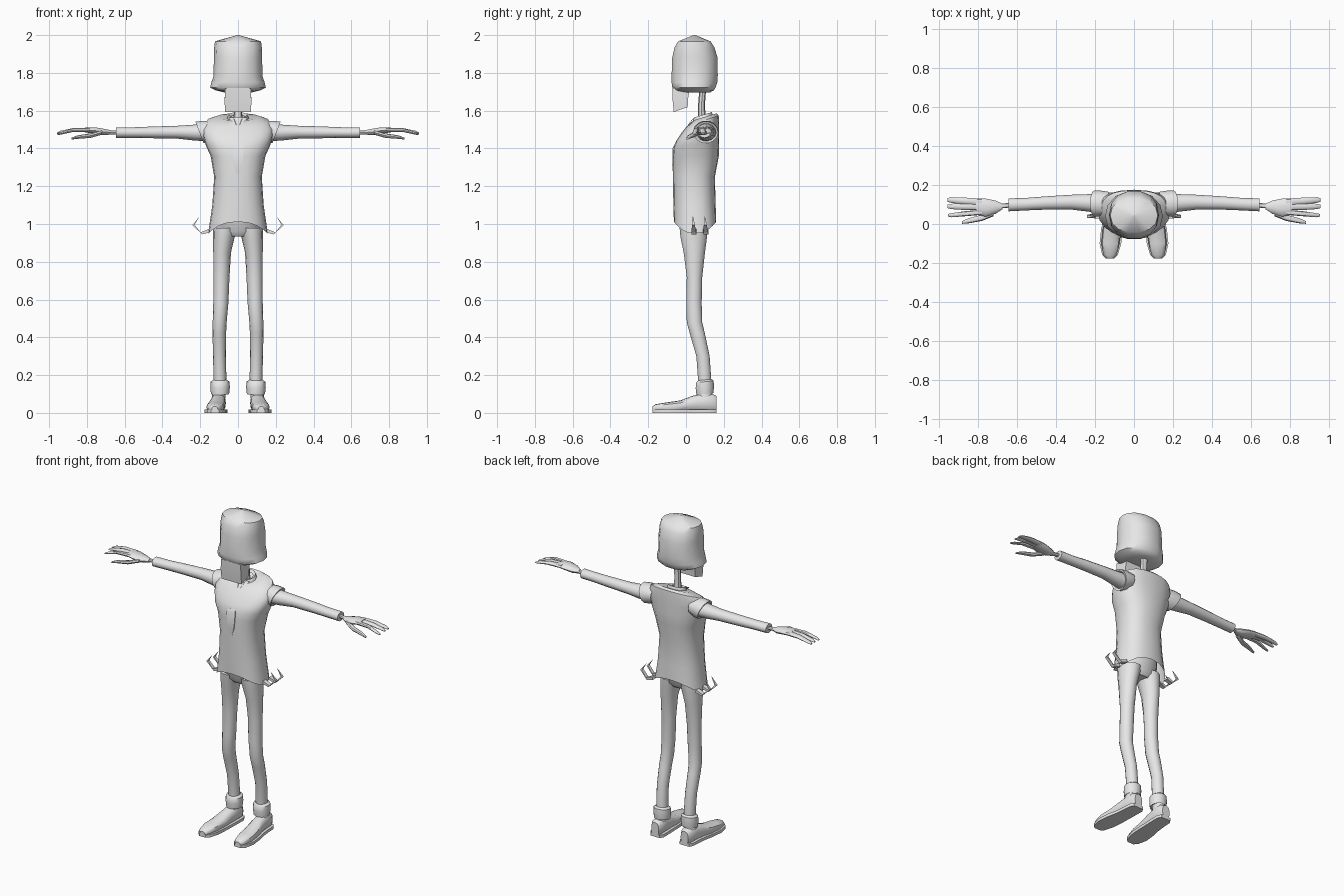
import bpy, bmesh, math
from mathutils import Vector

GREY = bpy.data.materials.new("plain_grey")
GREY.diffuse_color = (0.8, 0.8, 0.8, 1)


def loft(name, rings, n=12, e=1.0, caps=(True, True), mirror=False, angle=40, hem=None):
    """Skin superellipse rings, each given as (centre, u axis, v axis)."""
    bm = bmesh.new()
    loops = []
    for i, (c, u, v) in enumerate(rings):
        loop = []
        for k in range(n):
            a = math.tau * (k + 0.5 * (n == 4)) / n
            ca, sa = math.cos(a), math.sin(a)
            p = (Vector(c) + Vector(u) * math.copysign(abs(ca) ** e, ca)
                 + Vector(v) * math.copysign(abs(sa) ** e, sa))
            if hem and i == 0:
                p.z += hem(ca, sa)
            loop.append(bm.verts.new(p))
        loops.append(loop)
    for a, b in zip(loops, loops[1:]):
        for k in range(n):
            bm.faces.new((a[k], a[(k + 1) % n], b[(k + 1) % n], b[k]))
    if caps[0]:
        bm.faces.new(loops[0][::-1])
    if caps[1]:
        bm.faces.new(loops[-1])
    bmesh.ops.recalc_face_normals(bm, faces=bm.faces)
    me = bpy.data.meshes.new(name)
    bm.to_mesh(me)
    bm.free()
    me.materials.append(GREY)
    ob = bpy.data.objects.new(name, me)
    bpy.context.collection.objects.link(ob)
    bpy.ops.object.select_all(action='DESELECT')
    ob.select_set(True)
    bpy.context.view_layer.objects.active = ob
    bpy.ops.object.shade_smooth_by_angle(angle=math.radians(angle))
    if mirror:
        ob.modifiers.new("mirror", 'MIRROR')
    return ob


def flat(z, rx, cy, ry, tilt=0, cx=0):
    """Ring around the z axis, leaning back by tilt."""
    return (cx, cy, z), (rx, 0, 0), (0, ry, ry * tilt)


def side(x, cy, cz, ry, rz, lean=0):
    """Ring around the x axis."""
    return (x, cy, cz), (0, ry, 0), (lean, 0, rz)


# shirt body with a hem that dips at the sides
loft("shirt", [flat(*r) for r in (
    (1.0, .158, .048, .112), (1.1, .136, .045, .112), (1.25, .126, .042, .111),
    (1.36, .145, .052, .122), (1.42, .172, .055, .121, .1), (1.47, .185, .062, .113, .25),
    (1.51, .188, .075, .1, .3), (1.545, .165, .088, .085, .35),
    (1.567, .11, .1, .062, .3), (1.56, .045, .092, .04, .3))],
    n=20, e=.85, caps=(False, True), hem=lambda c, s: .012 - .062 * c * c)

# collar ring and its two front points
loft("collar", [flat(1.555, .06, .088, .055, .3), flat(1.578, .05, .09, .047, .3),
                flat(1.57, .035, .09, .032, .3)], n=12, caps=(False, False))
loft("collar_point", [((.035, .04, 1.56), (.018, 0, 0), (0, .006, .004)),
                      ((.012, .012, 1.525), (.004, 0, 0), (0, .004, .003))], n=4, mirror=True)

# narrow tie lying on the chest
loft("tie", [((0, -.056, 1.25), (.006, 0, 0), (0, .016, 0)),
             ((0, -.063, 1.31), (.032, 0, 0), (0, .014, 0)),
             ((0, -.063, 1.40), (.042, 0, 0), (0, .012, 0)),
             ((0, -.052, 1.42), (.03, 0, 0), (0, .012, 0))], n=4)

# short sleeves, arms and wrists
loft("sleeve", [side(.13, .105, 1.495, .06, .05), side(.17, .105, 1.49, .066, .058, .015),
                side(.204, .105, 1.485, .066, .058, .022),
                side(.2, .105, 1.485, .054, .046, .02)],
     n=14, caps=(False, False), mirror=True)
loft("arm", [side(*r) for r in (
    (.15, .105, 1.485, .053, .048), (.23, .108, 1.484, .045, .042),
    (.32, .112, 1.486, .038, .034), (.45, .108, 1.485, .034, .031),
    (.55, .102, 1.484, .032, .028), (.645, .098, 1.484, .033, .028))],
    n=12, mirror=True)
loft("wrist", [side(.64, .096, 1.485, .012, .011), side(.69, .092, 1.485, .012, .01)],
     n=8, mirror=True)

# hand: palm, three fingers and a thumb
loft("palm", [side(*r) for r in (
    (.675, .09, 1.485, .014, .012), (.71, .086, 1.487, .034, .018),
    (.76, .084, 1.495, .046, .018), (.81, .09, 1.498, .042, .013))],
    n=10, mirror=True)
for name, y0, y1, x1, z1, r in (("outer_finger", .112, .123, .958, 1.48, .018),
                                ("middle_finger", .088, .09, .958, 1.48, .017),
                                ("inner_finger", .06, .045, .955, 1.474, .013)):
    loft(name, [side(.78, y0, 1.498, r, .012), side(.87, (y0 + y1) / 2, 1.498, r, .01),
                side(x1 - .02, y1, z1 + .007, r * .8, .007), side(x1, y1, z1, r * .5, .004)],
         n=8, mirror=True)
loft("thumb", [side(.72, .06, 1.485, .02, .012), side(.78, .032, 1.468, .016, .012),
               side(.85, .016, 1.46, .013, .009), side(.882, .008, 1.452, .007, .005)],
     n=8, mirror=True)

# neck and head
loft("neck", [flat(1.54, .024, .084, .022), flat(1.63, .02, .082, .018),
              flat(1.73, .022, .09, .018)], n=8)
loft("head", [flat(*r) for r in (
    (1.697, .075, .045, .085), (1.708, .12, .042, .108), (1.722, .148, .042, .117),
    (1.75, .141, .045, .124), (1.785, .129, .046, .125), (1.88, .128, .047, .123),
    (1.935, .126, .045, .108), (1.967, .122, .044, .088), (2.0, .004, .045, .004))],
    n=14, e=.9)
loft("chin", [((0, -.028, 1.606), (.098, 0, 0), (0, .052, .018)),
              ((0, -.03, 1.66), (.1, 0, 0), (0, .058, .005)),
              ((0, -.026, 1.72), (.095, 0, 0), (0, .066, 0))], n=4)

# trousers: hips, legs and turned-up cuffs
loft("hips", [flat(.935, .075, .04, .05), flat(.96, .118, .04, .07),
              flat(1.06, .118, .042, .085)], n=16)
loft("leg", [flat(z, rx, cy, ry, 0, cx) for z, cx, rx, cy, ry in (
    (.98, .067, .066, .04, .076), (.93, .075, .057, .041, .072),
    (.85, .084, .047, .044, .058), (.72, .088, .043, .045, .042),
    (.58, .091, .04, .043, .041), (.48, .097, .037, .045, .042),
    (.42, .099, .036, .06, .041), (.3, .098, .034, .09, .036),
    (.16, .095, .034, .1, .036))], n=14, mirror=True)
loft("trouser_cuff", [flat(z, rx, .1, ry, .1, .095) for z, rx, ry in (
    (.105, .038, .04), (.1, .048, .046), (.135, .052, .05), (.165, .05, .047),
    (.175, .035, .037))], n=14, caps=(False, False), mirror=True)
loft("ankle", [flat(.06, .036, .1, .045, 0, .104), flat(.13, .034, .1, .037, 0, .1)],
     n=12, mirror=True)

# shoes with thin soles, toes turned slightly out
SHOE = ((-.178, .123, .016, .03), (-.16, .123, .033, .042), (-.1, .121, .047, .052),
        (-.03, .115, .046, .062), (.03, .108, .041, .085), (.09, .104, .039, .1),
        (.14, .102, .038, .097), (.162, .102, .026, .085))
loft("shoe", [((cx, y, h / 2 + .004), (w, 0, 0), (0, 0, h / 2)) for y, cx, w, h in SHOE],
     n=12, e=.8, mirror=True)
loft("sole", [((cx, y, .009), (w * 1.56 + .005, 0, 0), (0, 0, .0127)) for y, cx, w, h in SHOE],
     n=4, mirror=True)

# two curved prongs on each side of the hem
for name, y in (("front_prong", .042), ("rear_prong", .105)):
    loft(name, [((.15, y, .965), (0, .02, 0), (.004, 0, .012)),
                ((.195, y, .95), (0, .018, 0), (.007, 0, .007)),
                ((.236, y - .003, .995), (0, .011, 0), (.008, 0, -.002)),
                ((.205, y - .006, 1.038), (0, .002, 0), (.002, 0, -.002))],
         n=4, mirror=True)
